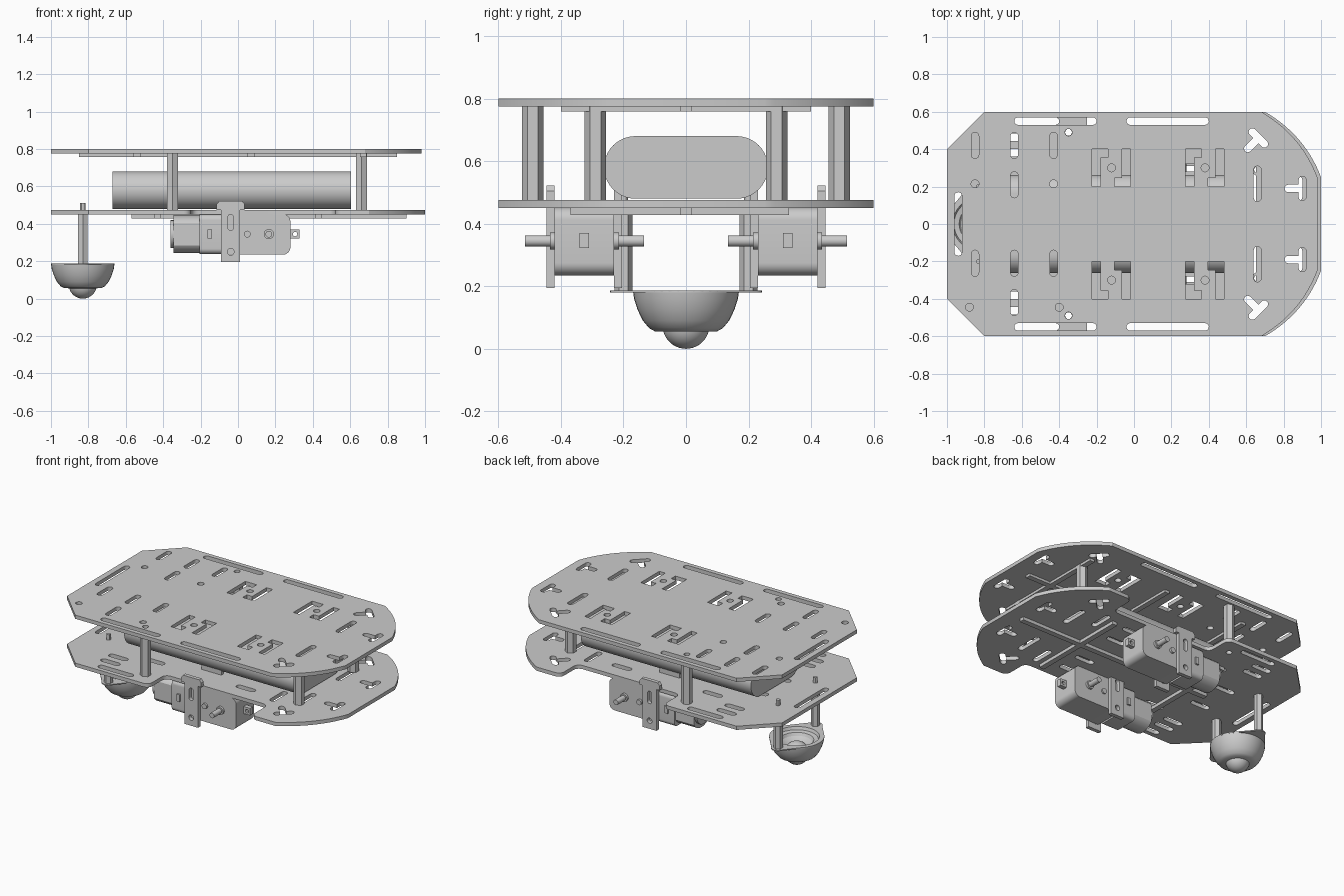
import bpy, bmesh
from math import cos, sin, pi, radians
from mathutils import Matrix

if "Cube" in bpy.data.objects:
    bpy.data.objects.remove(bpy.data.objects["Cube"])

AXES = {'x': Matrix(((0, 0, 1, 0), (1, 0, 0, 0), (0, 1, 0, 0), (0, 0, 0, 1))),
        'y': Matrix(((1, 0, 0, 0), (0, 0, 1, 0), (0, 1, 0, 0), (0, 0, 0, 1))),
        'z': Matrix.Identity(4)}


def smooth(ob):
    bpy.ops.object.select_all(action='DESELECT')
    ob.select_set(True)
    bpy.context.view_layer.objects.active = ob
    bpy.ops.object.shade_smooth_by_angle(angle=radians(30))


def extrude(name, loops, axis, a, b):
    """Fill closed loops (outline first, then holes) and extrude from a to b."""
    cu = bpy.data.curves.new(name, 'CURVE')
    cu.dimensions, cu.fill_mode, cu.extrude = '2D', 'BOTH', abs(b - a) / 2
    for pts in loops:
        sp = cu.splines.new('POLY')
        sp.points.add(len(pts) - 1)
        for p, q in zip(sp.points, pts):
            p.co = (q[0], q[1], 0, 1)
        sp.use_cyclic_u = True
    tmp = bpy.data.objects.new(name + "_curve", cu)
    bpy.context.collection.objects.link(tmp)
    me = bpy.data.meshes.new_from_object(
        tmp.evaluated_get(bpy.context.evaluated_depsgraph_get()))
    bpy.data.objects.remove(tmp)
    bm = bmesh.new()
    bm.from_mesh(me)
    bmesh.ops.remove_doubles(bm, verts=bm.verts, dist=1e-5)
    bm.transform(AXES[axis] @ Matrix.Translation((0, 0, (a + b) / 2)))
    bmesh.ops.recalc_face_normals(bm, faces=bm.faces)
    bm.to_mesh(me)
    bm.free()
    ob = bpy.data.objects.new(name, me)
    bpy.context.collection.objects.link(ob)
    smooth(ob)
    return ob


def lathe(name, prof, loc):
    bm = bmesh.new()
    vs = [bm.verts.new((r, 0, z)) for r, z in prof]
    es = [bm.edges.new(e) for e in zip(vs, vs[1:])]
    bmesh.ops.spin(bm, geom=vs + es, axis=(0, 0, 1), cent=(0, 0, 0),
                   angle=2 * pi, steps=40)
    bmesh.ops.remove_doubles(bm, verts=bm.verts, dist=1e-5)
    bmesh.ops.recalc_face_normals(bm, faces=bm.faces)
    me = bpy.data.meshes.new(name)
    bm.to_mesh(me)
    bm.free()
    ob = bpy.data.objects.new(name, me)
    ob.location = loc
    bpy.context.collection.objects.link(ob)
    smooth(ob)


def arc(x, y, r, a0, a1, n=8):
    return [(x + r * cos(radians(a0 + (a1 - a0) * i / n)),
             y + r * sin(radians(a0 + (a1 - a0) * i / n))) for i in range(n + 1)]


def circle(x, y, r, n=20, rot=0):
    return arc(x, y, r, rot, rot + 360, n)[:-1]


def rect(x0, x1, y0, y1):
    return [(x0, y0), (x1, y0), (x1, y1), (x0, y1)]


def slot(x0, y0, x1, y1, w=.04):
    """Round-ended slot along x or y; coordinates are its outer limits."""
    r = w / 2
    if x0 == x1:
        return arc(x0, y1 - r, r, 0, 180) + arc(x0, y0 + r, r, 180, 360)
    return arc(x1 - r, y0, r, -90, 90) + arc(x0 + r, y0, r, 90, 270)


def round_rect(x0, x1, y0, y1, r):
    return (arc(x1 - r, y1 - r, r, 0, 90) + arc(x0 + r, y1 - r, r, 90, 180) +
            arc(x0 + r, y0 + r, r, 180, 270) + arc(x1 - r, y0 + r, r, 270, 360))


def tee(x, y, rot, bar, stem, w=.02):
    p = (arc(bar, 0, w, -90, 90) + [(w, w)] + arc(0, stem, w, 0, 180) +
         [(-w, w)] + arc(-bar, 0, w, 90, 270))
    c, s = cos(radians(rot)), sin(radians(rot))
    return [(x + u * c - v * s, y + u * s + v * c) for u, v in p]


def flip(pts):
    return [(x, -y) for x, y in reversed(pts)]


def outline(end, notch):
    """Half outline of a deck, mirrored across y = 0."""
    half = [(-1, .4), (-.8, .6)] + notch
    p0, p1, p2 = (end - .3, .6), (end - .085, .475), (end, .25)
    for i in range(15):
        t = i / 14
        half.append(tuple((1 - t) ** 2 * a + 2 * t * (1 - t) * b + t * t * c
                          for a, b, c in zip(p0, p1, p2)))
    return half + flip(half)


# Holes shared by both decks
def nose_holes(dx):
    h = [tee(.665, .46, 135, .045, .08), tee(.88 + dx, .19, 90, .045, .075),
         slot(.66, .12, .66, .31), circle(-.35, .49, .019)]
    return h + [flip(p) for p in h]


# Upper deck
holes = nose_holes(.02) + [slot(-.94, -.17, -.94, .17)]
sym = [slot(-.64, .55, -.2, .55), slot(-.04, .55, .4, .55),
       slot(-.64, .35, -.64, .49), slot(-.64, .14, -.64, .28)]
for x in (-.12, .38):
    sym += [[(x - .105, .2), (x - .06, .2), (x - .06, .355), (x - .02, .355),
             (x - .02, .4), (x - .105, .4)],
            [(x + .1, .4), (x + .055, .4), (x + .055, .245), (x + .015, .245),
             (x + .015, .2), (x + .1, .2)], circle(x, .3, .021)]
holes += sym + [flip(p) for p in sym]
for x in (-.85, -.43):
    holes += [slot(x, .35, x, .49), slot(x, -.28, x, -.14), circle(x, .215, .021)]
holes += [circle(-.88, -.445, .021), circle(-.4, -.445, .021)]
extrude("upper_deck", [outline(.98, [])] + holes, 'z', .775, .8)

# Lower deck with wheel notches
notch = [(-.29, .6)] + arc(-.29, .56, .04, 90, 0, 5) + arc(-.21, .46, .04, 180, 270, 5) \
    + arc(.48, .46, .04, 270, 360, 5) + arc(.56, .56, .04, 180, 90, 5)
holes = nose_holes(0) + [slot(-.94, -.17, -.94, .17)]
sym = [slot(-.7, .38, -.56, .38), slot(-.7, .465, -.56, .465),
       slot(-.66, .55, -.4, .55), slot(-.48, .3, -.34, .3), slot(-.7, .12, -.56, .12),
       slot(.2, .3, .34, .3), slot(.2, .15, .34, .15), slot(.5, .2, .5, .36)]
holes += sym + [flip(p) for p in sym]
extrude("lower_deck", [outline(1, notch)] + holes, 'z', .45, .475)

# Stiffening ribs under the decks, each one cross-shaped outline
def ribs(name, x0, x1, y0, y1, xs, z0, z1):
    w = .018
    top, bot = [], []
    for x in xs:
        top += [(x - w, w), (x - w, y1), (x + w, y1), (x + w, w)]
        bot += [(x - w, -w), (x - w, y0), (x + w, y0), (x + w, -w)]
    extrude(name, [[(x0, w)] + top + [(x1, w), (x1, -w)] + bot[::-1] + [(x0, -w)]],
            'z', z0, z1)


ribs("upper_ribs", -.85, .85, -.4, .4, (-.54, .07, .67), .758, .776)
ribs("lower_ribs", -.57, .9, -.37, .33, (-.43, .43), .428, .451)

# Battery pack
extrude("battery_pack", [arc(.162, .58, .1, -90, 90, 20) + arc(-.162, .58, .1, 90, 270, 20)],
        'x', -.67, .605)

for side, s in (("left", 1), ("right", -1)):
    # Hollow hex spacers between the decks
    for end, x, y in (("rear", -.35, .49), ("nose", .66, .29)):
        extrude(f"{end}_spacer_{side}", [circle(x, s * y, .035, 6, 90),
                circle(x, s * y, .018, 16)], 'z', .474, .776)

    # Gear motor
    def part(name, loops, axis, a, b):
        extrude(f"{name}_{side}", loops, axis, a, b)
    yc = s * .325
    part("gearbox", [round_rect(-.09, .28, .235, .452, .04)], 'y', s * .23, s * .42)
    part("motor_collar", [round_rect(yc - .092, yc + .092, .238, .45, .03)], 'x', -.205, -.08)
    can = [(max(-.08, min(.08, u)) + yc, v + .345) for u, v in circle(0, 0, .102, 40)]
    part("motor_can", [can], 'x', -.345, -.2)
    part("motor_cap", [circle(yc, .345, .075, 24)], 'x', -.362, -.34)
    part("motor_clip", [rect(-.162, -.138, .322, .37)], 'y', s * .222, s * .428)
    part("mount_tab", [rect(.275, .328, .322, .37), circle(.305, .345, .012, 12)],
         'y', yc - .015, yc + .015)
    part("axle", [circle(.165, .345, .018)], 'y', s * .135, s * .515)
    part("axle_collar", [circle(.165, .345, .027)], 'y', s * .215, s * .435)
    part("locating_peg", [circle(.05, .345, .018)], 'y', s * .22, s * .435)

    # T-shaped motor brackets
    bracket = [(-.09, .195), (.012, .195), (.012, .475), (.036, .475), (.036, .505),
               (.022, .522), (-.1, .522), (-.114, .505), (-.114, .475), (-.09, .475)]
    cuts = [circle(-.039, .25, .018), slot(-.039, .365, -.039, .45, .032)]
    part("outer_bracket", [bracket] + cuts, 'y', s * .42, s * .446)
    part("inner_bracket", [bracket] + cuts, 'y', s * .204, s * .23)

    # Caster posts and screws
    part("caster_post", [circle(-.83, s * .2, .029, 6, 90)], 'z', .18, .451)
    part("caster_screw", [circle(-.83, s * .2, .014, 12)], 'z', .45, .512)

# Caster: eared flange, bowl and ball
ring = arc(0, 0, .17, -45, 45) + arc(0, .2, .043, 20, 160) \
    + arc(0, 0, .17, 135, 225) + arc(0, -.2, .043, 200, 340)
extrude("caster_flange", [[(x - .83, y) for x, y in ring],
        circle(-.83, 0, .14, 32)], 'z', .18, .187)
lathe("caster_bowl", [(.06, .055), (.1, .056), (.118, .066), (.138, .09), (.155, .125),
      (.166, .16), (.17, .187), (.14, .187), (.132, .168), (.105, .163), (.095, .145),
      (.06, .125), (0, .118)], (-.83, 0, 0))
lathe("caster_ball", [(.075 * sin(pi * i / 20), .075 - .075 * cos(pi * i / 20))
      for i in range(21)], (-.83, 0, 0))
